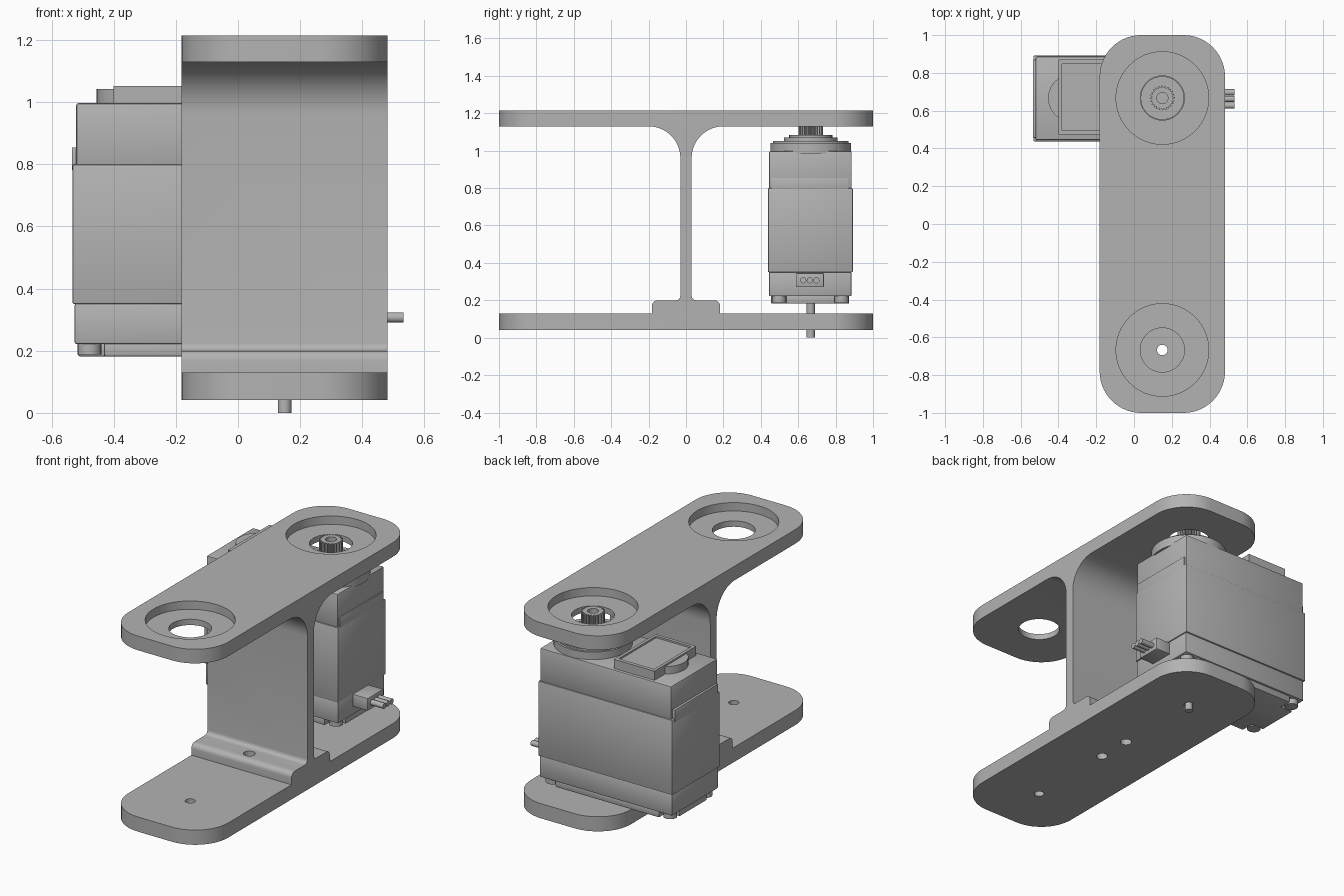
import bpy, bmesh, math

if "Cube" in bpy.data.objects:
    bpy.data.objects.remove(bpy.data.objects["Cube"])

grey = bpy.data.materials.new("plain grey")
grey.use_nodes = True
grey.diffuse_color = (0.45, 0.45, 0.45, 1)
bsdf = next(n for n in grey.node_tree.nodes if n.type == "BSDF_PRINCIPLED")
bsdf.inputs["Base Color"].default_value = grey.diffuse_color

SX, SY = 0.15, 0.667   # output shaft axis


def finish(name, bm):
    bmesh.ops.recalc_face_normals(bm, faces=bm.faces)
    mesh = bpy.data.meshes.new(name)
    bm.to_mesh(mesh)
    bm.free()
    mesh.materials.append(grey)
    obj = bpy.data.objects.new(name, mesh)
    bpy.context.collection.objects.link(obj)
    return obj


def activate(obj):
    bpy.ops.object.select_all(action="DESELECT")
    obj.select_set(True)
    bpy.context.view_layer.objects.active = obj


def smooth(obj):
    activate(obj)
    bpy.ops.object.shade_smooth_by_angle(angle=math.radians(35))


def prism(name, points, offset):
    """Extrude a closed outline of 3D points along an offset."""
    bm = bmesh.new()
    face = bm.faces.new([bm.verts.new(p) for p in points])
    new = bmesh.ops.extrude_face_region(bm, geom=[face])["geom"]
    bmesh.ops.translate(bm, vec=offset, verts=[v for v in new if isinstance(v, bmesh.types.BMVert)])
    return finish(name, bm)


def box(name, x, y, z, bevel=0.0):
    pts = [(x[0], y[0], z[0]), (x[1], y[0], z[0]), (x[1], y[1], z[0]), (x[0], y[1], z[0])]
    obj = prism(name, pts, (0, 0, z[1] - z[0]))
    if bevel:
        mod = obj.modifiers.new("edges", "BEVEL")
        mod.width, mod.segments = bevel, 2
        activate(obj)
        bpy.ops.object.modifier_apply(modifier="edges")
        smooth(obj)
    return obj


def arc(cx, cy, r, start, end, n=12):
    angles = [math.radians(start + (end - start) * i / n) for i in range(n + 1)]
    return [(cx + r * math.cos(a), cy + r * math.sin(a)) for a in angles]


def cylinder(name, x, y, r, z, n=48):
    pts = [(a, b, z[0]) for a, b in arc(x, y, r, 0, 360, n)[:-1]]
    obj = prism(name, pts, (0, 0, z[1] - z[0]))
    smooth(obj)
    return obj


def boolean(obj, tool, operation):
    mod = obj.modifiers.new("cut", "BOOLEAN")
    mod.object, mod.operation, mod.solver = tool, operation, "EXACT"
    tool.hide_render = True
    activate(obj)
    bpy.ops.object.modifier_apply(modifier="cut")
    bpy.data.objects.remove(tool)


# Bracket: I-shaped side profile, mirrored in y and extruded across x
half = [(1, 0.042), (1, 0.13), (0.182, 0.13)]
half += arc(0.152, 0.17, 0.03, 0, 90, 6)
half += arc(0.055, 0.225, 0.025, 270, 180, 6)
half += arc(0.2, 0.96, 0.17, 180, 90, 16)
half += [(1, 1.13), (1, 1.215)]
outline = half + [(-y, z) for y, z in reversed(half)]
bracket = prism("bracket", [(-0.182, y, z) for y, z in outline], (0.665, 0, 0))

# Round the plan corners
R = 0.22
plan = []
for sx, sy, a in ((1, 1, 0), (-1, 1, 90), (-1, -1, 180), (1, -1, 270)):
    plan += arc(SX + sx * (0.332 - R), sy * (1 - R), R, a, a + 90, 14)
boolean(bracket, prism("corner_tool", [(x, y, -1) for x, y in plan], (0, 0, 3)), "INTERSECT")

# Counterbored bearing seats, pivot holes and mounting holes
for s in (-1, 1):
    boolean(bracket, cylinder("seat_tool", SX, s * SY, 0.245, (1.165, 1.3), 64), "DIFFERENCE")
    boolean(bracket, cylinder("bore_tool", SX, s * SY, 0.117, (1.05, 1.3)), "DIFFERENCE")
    boolean(bracket, cylinder("pivot_tool", SX, s * SY, 0.028, (-0.1, 0.19), 24), "DIFFERENCE")
    boolean(bracket, cylinder("mount_tool", SX, s * 0.107, 0.032, (-0.1, 0.4), 24), "DIFFERENCE")
smooth(bracket)

# Servo case in three sections
box("case_middle", (-0.533, 0.357), (0.438, 0.892), (0.35, 0.80), 0.006)
box("case_upper", (-0.521, 0.350), (0.444, 0.886), (0.79, 0.997), 0.008)
box("case_lower", (-0.526, 0.352), (0.444, 0.884), (0.222, 0.352), 0.006)
box("case_end_tabs", (-0.535, 0.357), (0.456, 0.870), (0.78, 0.855), 0.004)

# Underside plate leaves the corners free for the screws
box("bottom_plate_long", (-0.515, 0.340), (0.535, 0.795), (0.182, 0.23), 0.006)
box("bottom_plate_wide", (-0.432, 0.257), (0.455, 0.872), (0.182, 0.23), 0.006)
for x in (-0.478, 0.303):
    for y in (0.498, 0.832):
        screw = cylinder("case_screw", x, y, 0.038, (0.188, 0.23), 24)

# Raised gear cover, with a sunken label area
cover = box("gear_cover", (-0.40, -0.13), (0.475, 0.870), (0.985, 1.052))
boolean(cover, box("label_tool", (-0.382, -0.148), (0.495, 0.848), (1.042, 1.1)), "DIFFERENCE")
cylinder("gear_cover_boss", -0.33, SY, 0.125, (0.985, 1.042))

# Stepped collar under the output shaft
for name, r, top in (("collar_base", 0.215, 1.042), ("collar_rim", 0.203, 1.052),
                     ("collar_middle", 0.143, 1.070), ("collar_top", 0.115, 1.085)):
    cylinder(name, SX, SY, r, (0.985, top))

# Splined output shaft with a screw bore
TEETH = 24
star = []
for i in range(TEETH * 4):
    r = 0.066 if i % 4 < 2 else 0.056
    a = 2 * math.pi * i / (TEETH * 4)
    star.append((SX + r * math.cos(a), SY + r * math.sin(a), 1.06))
spline = prism("output_spline", star, (0, 0, 0.13))
boolean(spline, cylinder("bore_tool", SX, SY, 0.030, (1.1, 1.3), 24), "DIFFERENCE")

# Lower pivot pin
cylinder("pivot_pin", SX, SY, 0.022, (0, 0.2), 24)

# Cable plug and its three wires
box("cable_plug", (0.34, 0.45), (0.587, 0.737), (0.270, 0.345), 0.004)
for i in (-1, 0, 1):
    ring = arc(SY - 0.005 + i * 0.035, 0.307, 0.0165, 0, 360, 16)[:-1]
    smooth(prism("cable_wire", [(0.44, y, z) for y, z in ring], (0.093, 0, 0)))
